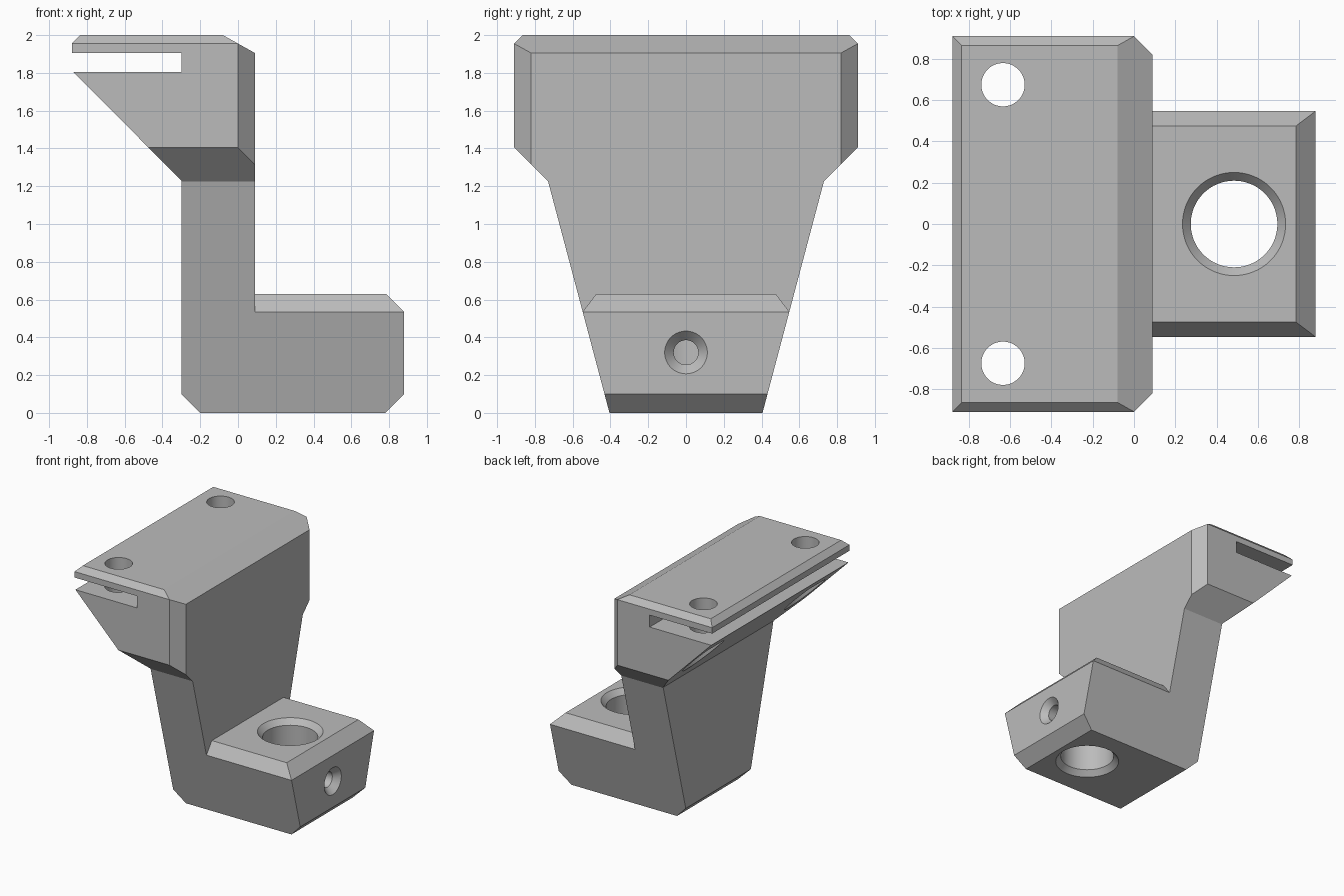
import bpy, bmesh
from math import cos, sin, tau
from mathutils import Vector

cube = bpy.data.objects.get("Cube")
if cube:
    bpy.data.objects.remove(cube, do_unlink=True)

grey = bpy.data.materials.new("plain grey")
grey.use_nodes = True
grey.diffuse_color = (0.5, 0.5, 0.5, 1)
grey.node_tree.nodes["Principled BSDF"].inputs["Base Color"].default_value = (0.5, 0.5, 0.5, 1)


def add_object(name, bm):
    bmesh.ops.recalc_face_normals(bm, faces=bm.faces)
    mesh = bpy.data.meshes.new(name)
    bm.to_mesh(mesh)
    bm.free()
    mesh.materials.append(grey)
    obj = bpy.data.objects.new(name, mesh)
    bpy.context.collection.objects.link(obj)
    return obj


def prism(name, points, axis, start, end):
    """Extrude a 2D outline along the x, y or z axis."""
    place = {"x": lambda a, b, t: (t, a, b),
             "y": lambda a, b, t: (a, t, b),
             "z": lambda a, b, t: (a, b, t)}[axis]
    bm = bmesh.new()
    face = bm.faces.new([bm.verts.new(place(a, b, start)) for a, b in points])
    new = bmesh.ops.extrude_face_region(bm, geom=[face])["geom"]
    shift = Vector(place(0, 0, end - start))
    bmesh.ops.translate(bm, vec=shift, verts=[v for v in new if isinstance(v, bmesh.types.BMVert)])
    return add_object(name, bm)


def bore(name, steps, centre, axis="z", sides=64):
    """Round cutter from (radius, distance) steps along an axis."""
    bm = bmesh.new()
    rings = []
    for r, h in steps:
        ring = []
        for i in range(sides):
            a, b = r * cos(tau * i / sides), r * sin(tau * i / sides)
            p = (a, b, h) if axis == "z" else (h, a, b)
            ring.append(bm.verts.new(Vector(p) + Vector(centre)))
        rings.append(ring)
    for low, high in zip(rings, rings[1:]):
        for i in range(sides):
            j = (i + 1) % sides
            bm.faces.new((low[i], low[j], high[j], high[i]))
    bm.faces.new(rings[0])
    bm.faces.new(rings[-1])
    return add_object(name, bm)


def combine(target, tool, operation="DIFFERENCE"):
    mod = target.modifiers.new(tool.name, "BOOLEAN")
    mod.operation = operation
    mod.solver = "EXACT"
    mod.object = tool
    bpy.context.view_layer.objects.active = target
    bpy.ops.object.modifier_apply(modifier=mod.name)
    bpy.data.objects.remove(tool, do_unlink=True)


# Bracket body: side outline with slot, foot and sloped underside
bracket = prism("bracket", [
    (-0.2, 0), (0.78, 0), (0.88, 0.1), (0.88, 0.535), (0.785, 0.63), (0.09, 0.63),
    (0.09, 1.905), (-0.08, 2), (-0.835, 2), (-0.88, 1.955), (-0.88, 1.905),
    (-0.3, 1.905), (-0.3, 1.805), (-0.872, 1.805), (-0.3, 1.23), (-0.3, 0.1)],
    "y", -1, 1)

# Tapered outline across the width
half = [(0.405, 0), (0.73, 1.225), (0.91, 1.405), (0.91, 1.955), (0.865, 2), (0.865, 2.1)]
combine(bracket, prism("width_outline", half + [(-y, z) for y, z in reversed(half)],
                       "x", -1.2, 1.2), "INTERSECT")

for s in (-1, 1):
    # Upright corner chamfers of the head
    combine(bracket, prism("corner_cutter", [(-0.1, s * 1.01), (0.2, s * 0.71), (0.2, s * 1.01)],
                           "z", 1.2, 2.2))
    # Long top chamfers of the foot
    combine(bracket, prism("foot_edge_cutter", [(s * 0.62, 0.439), (s * 0.403, 0.725), (s * 0.62, 0.725)],
                           "x", 0.09, 1))
    # Screw holes with wider recesses in the sloped underside
    combine(bracket, bore("screw_hole_cutter", [(0.16, 1.1), (0.16, 1.68), (0.105, 1.68), (0.105, 2.2)],
                          (-0.635, s * 0.675, 0)))

# Large chamfered hole through the foot
combine(bracket, bore("foot_hole_cutter", [
    (0.3, -0.05), (0.25, 0), (0.21, 0.045), (0.21, 0.585), (0.25, 0.63), (0.3, 0.68)], (0.485, 0, 0)))

# Countersunk cross hole in the end of the foot
combine(bracket, bore("set_screw_cutter", [
    (0.065, 0.55), (0.065, 0.83), (0.113, 0.88), (0.163, 0.93)], (0, 0, 0.32), "x"))

bpy.ops.object.select_all(action="DESELECT")
bracket.select_set(True)
bpy.context.view_layer.objects.active = bracket
bpy.ops.object.shade_smooth_by_angle(angle=0.4)
